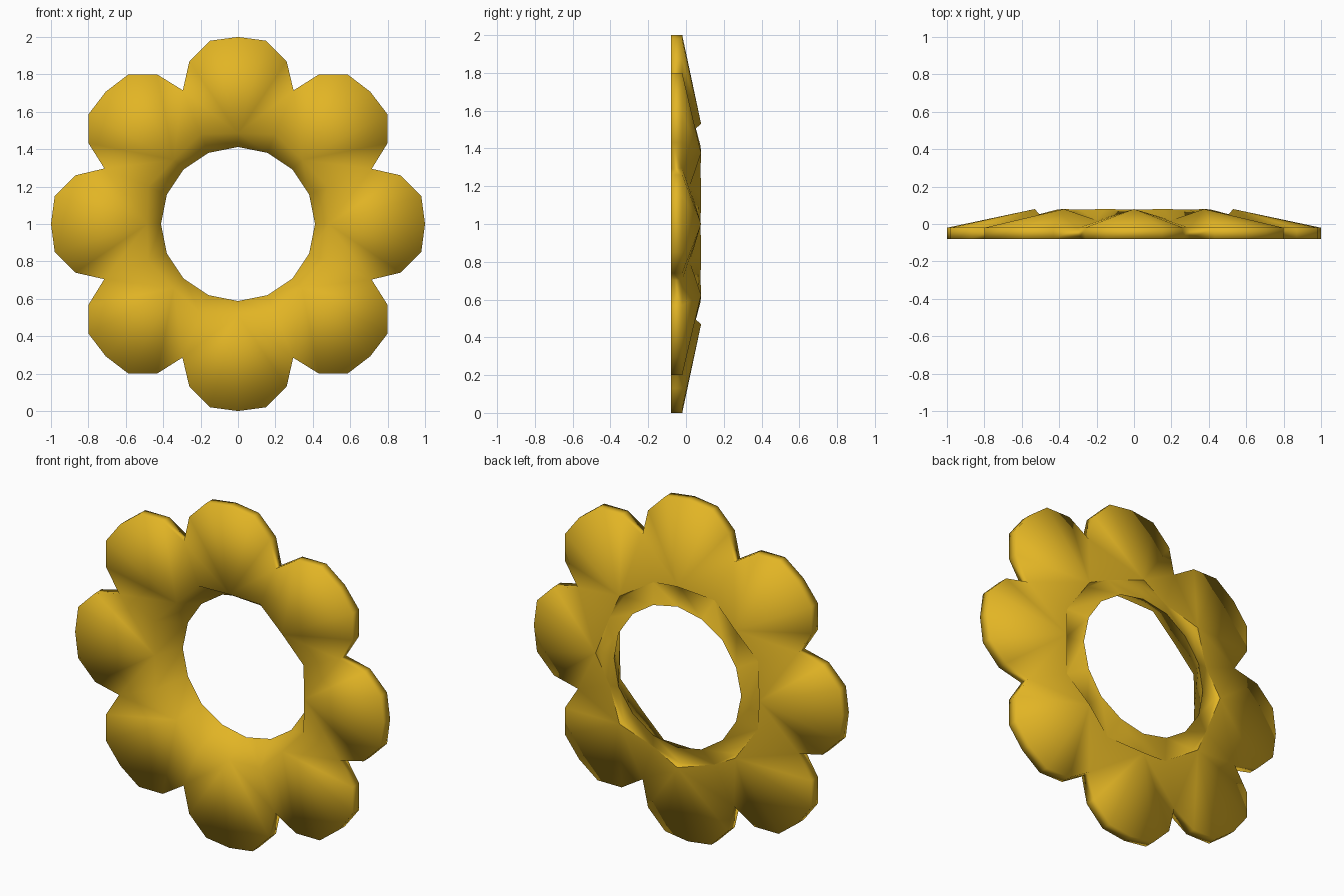
import bpy, bmesh
from math import sin, cos, pi, hypot, atan2

cube = bpy.data.objects.get("Cube")
if cube:
    bpy.data.objects.remove(cube, do_unlink=True)

PETALS = 8
STEP = 2 * pi / PETALS

gold = bpy.data.materials.new("golden_yellow")
gold.use_nodes = True
gold.diffuse_color = (0.76, 0.46, 0.018, 1)
gold.node_tree.nodes["Principled BSDF"].inputs["Base Color"].default_value = gold.diffuse_color

bm = bmesh.new()


def polar(r, angle, y):
    return bm.verts.new((r * sin(angle), y, 1 + r * cos(angle)))


# Scalloped outline of one petal, from the notch to its last point
half = [(-0.295, 0.715), (-0.26, 0.87), (-0.15, 0.98), (0, 1.0)]
outline = half + [(-x, z) for x, z in half[-2:0:-1]]


def scalloped_ring(y):
    return [polar(hypot(x, z), k * STEP + atan2(x, z), y)
            for k in range(PETALS) for x, z in outline]


def star_ring(valley_r, valley_y, peak_r, peak_y):
    ring = []
    for k in range(PETALS):
        ring.append(polar(valley_r, (k - 0.5) * STEP, valley_y))
        ring.append(polar(peak_r, k * STEP, peak_y))
    return ring


def bridge(a, b):
    n = len(a)
    for i in range(n):
        j = (i + 1) % n
        # Shared corners turn the quad into a triangle
        bm.faces.new(list(dict.fromkeys((a[i], a[j], b[j], b[i]))))


def petal_fans(rim, inner):
    n = len(outline)
    for k in range(PETALS):
        edge = [rim[(k * n + i) % len(rim)] for i in range(n + 1)]
        start, peak, end = (inner[(2 * k + i) % len(inner)] for i in range(3))
        for a, b in zip(edge, edge[1:]):
            bm.faces.new((peak, a, b))
        bm.faces.new((peak, start, edge[0]))
        bm.faces.new((peak, edge[-1], end))


# Level front, thin rim and ridged back of the petals
front_rim = scalloped_ring(-0.08)
back_rim = scalloped_ring(-0.02)
front_ring = star_ring(0.52, -0.08, 0.485, -0.08)
hole = star_ring(0.412, 0.08, 0.412, 0.077)
back_star = star_ring(0.52, 0.02, 0.53, 0.08)
petal_fans(front_rim, front_ring)
bridge(front_rim, back_rim)
petal_fans(back_rim, back_star)

# Funnel through the middle, and the collar that meets the back in its valleys
collar = [v if i % 2 == 0 else polar(0.515, (i // 2) * STEP, 0.05)
          for i, v in enumerate(back_star)]
bridge(front_ring, hole)
bridge(hole, collar)
bridge(back_star, collar)

# Smooth shading with crisp edges around the hole and the back star
bmesh.ops.recalc_face_normals(bm, faces=bm.faces)
for f in bm.faces:
    f.smooth = True
for ring in (hole, back_star):
    crisp = set(ring)
    for e in bm.edges:
        if crisp.issuperset(e.verts):
            e.smooth = False

mesh = bpy.data.meshes.new("flower_ring")
bm.to_mesh(mesh)
bm.free()
mesh.materials.append(gold)
flower = bpy.data.objects.new("flower_ring", mesh)
bpy.context.collection.objects.link(flower)
